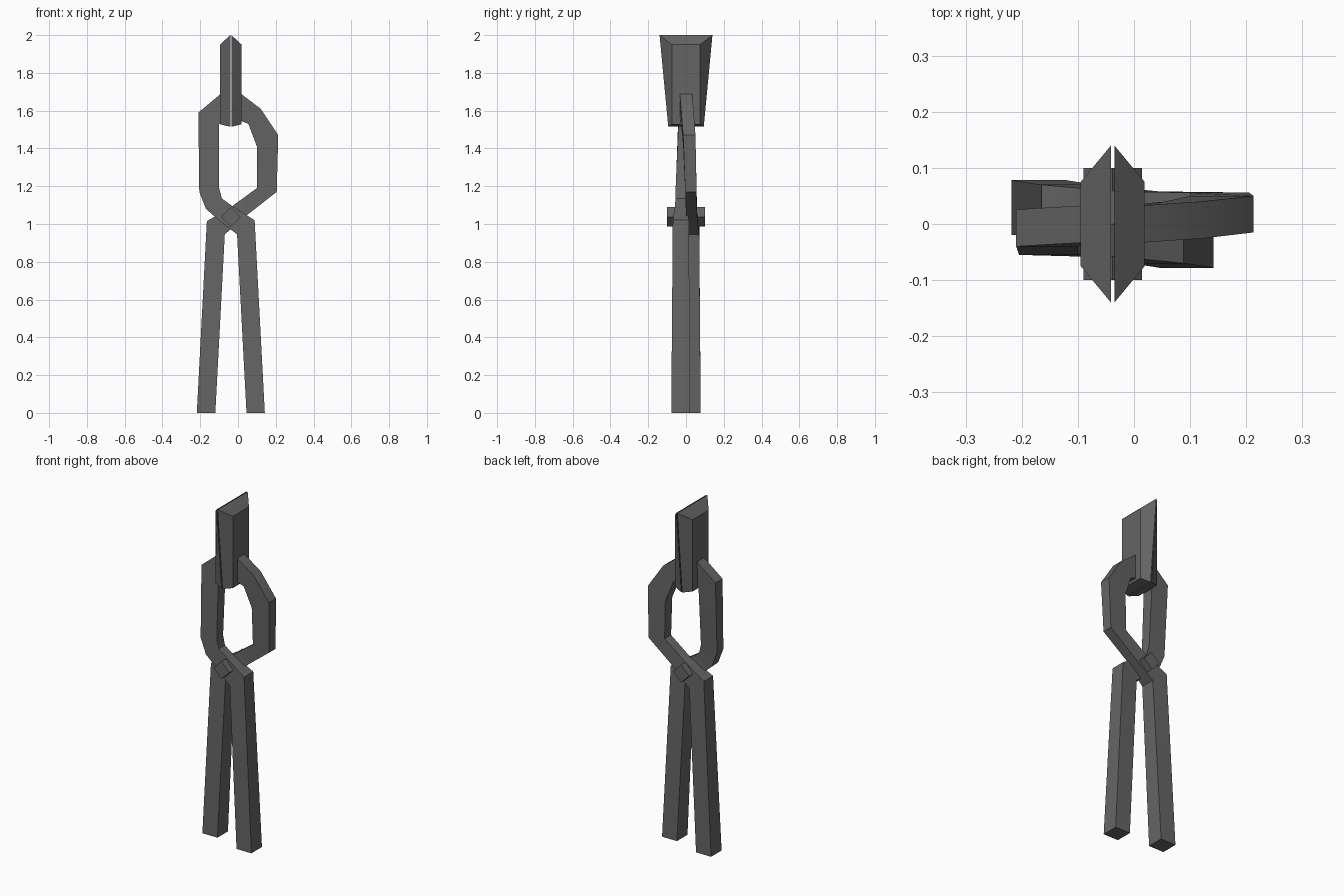
import bpy, bmesh, math
from mathutils import Matrix

if "Cube" in bpy.data.objects:
    bpy.data.objects.remove(bpy.data.objects["Cube"])

iron = bpy.data.materials.new("dark_iron")
iron.diffuse_color = (0.13, 0.13, 0.13, 1)
iron.use_nodes = True
iron.node_tree.nodes["Principled BSDF"].inputs["Base Color"].default_value = iron.diffuse_color


def finish(name, bm):
    bmesh.ops.recalc_face_normals(bm, faces=bm.faces)
    me = bpy.data.meshes.new(name)
    bm.to_mesh(me)
    bm.free()
    me.materials.append(iron)
    ob = bpy.data.objects.new(name, me)
    bpy.context.collection.objects.link(ob)
    return ob


def loft(name, rings):
    """Skin a list of four-cornered rings and cap both ends."""
    bm = bmesh.new()
    vs = [[bm.verts.new(p) for p in ring] for ring in rings]
    for a, b in zip(vs, vs[1:]):
        for i in range(4):
            j = (i + 1) % 4
            bm.faces.new((a[i], a[j], b[j], b[i]))
    bm.faces.new(vs[0][::-1])
    bm.faces.new(vs[-1])
    return finish(name, bm)


def arm(name, rows):
    rings = [[(xa, y0, za), (xb, y0, zb), (xb, y1, zb), (xa, y1, za)]
             for xa, za, xb, zb, y0, y1 in rows]
    ob = loft(name, rings)
    for o in bpy.context.selected_objects:
        o.select_set(False)
    ob.select_set(True)
    bpy.context.view_layer.objects.active = ob
    bpy.ops.object.shade_smooth_by_angle(angle=math.radians(20))


# Arms: each row is edge A (x, z), edge B (x, z), front y, back y
arm("front_arm", [
    (0.045, 0.0, 0.142, 0.0, -0.078, 0.02),
    (-0.005, 0.945, 0.088, 1.02, -0.07, 0.016),
    (-0.095, 1.015, -0.03, 1.095, -0.058, 0.0),
    (-0.17, 1.08, -0.085, 1.135, -0.056, 0.0),
    (-0.205, 1.17, -0.1, 1.19, -0.055, 0.004),
    (-0.21, 1.59, -0.1, 1.53, -0.04, 0.026),
    (-0.09, 1.69, -0.055, 1.56, -0.033, 0.033)])
arm("back_arm", [
    (-0.12, 0.0, -0.218, 0.0, -0.02, 0.078),
    (-0.07, 0.945, -0.165, 1.015, -0.016, 0.07),
    (0.045, 1.045, -0.03, 1.095, 0.0, 0.058),
    (0.205, 1.17, 0.1, 1.19, -0.004, 0.056),
    (0.213, 1.47, 0.1, 1.41, -0.015, 0.05),
    (0.12, 1.61, 0.055, 1.53, -0.026, 0.04),
    (0.015, 1.69, -0.02, 1.56, -0.033, 0.033)])

# Jaws: tapered blocks, wide on the gripping face, mirrored about the gap
for side, name in ((-1, "left_jaw"), (1, "right_jaw")):
    def ring(dx, yt, zt, yb, zb):
        x = -0.038 + side * dx
        return [(x, -yb, zb), (x, yb, zb), (x, yt, zt), (x, -yt, zt)]
    loft(name, [ring(0.003, 0.14, 2.0, 0.094, 1.515),
                ring(0.057, 0.075, 1.95, 0.075, 1.528)])

# Rivet: square bar turned on its corner through the crossing
bm = bmesh.new()
bmesh.ops.create_cube(bm, size=1, matrix=Matrix.Translation((-0.038, 0, 1.038))
                      @ Matrix.Rotation(math.radians(45), 4, 'Y')
                      @ Matrix.Diagonal((0.074, 0.2, 0.074, 1)))
finish("rivet", bm)
